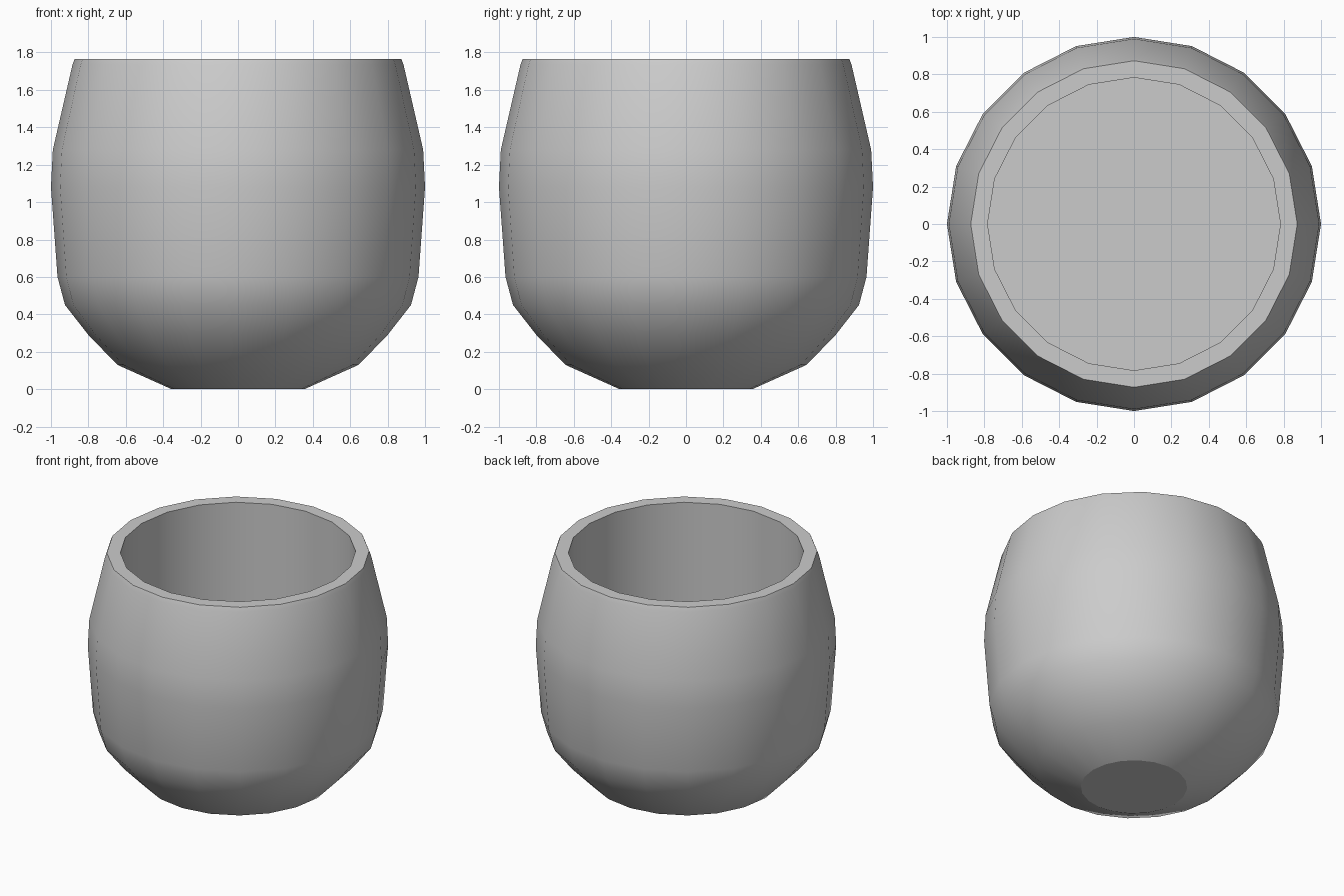
import bpy, bmesh
from math import cos, sin, tau

if "Cube" in bpy.data.objects:
    bpy.data.objects.remove(bpy.data.objects["Cube"])

SIDES = 20
# Cup profile (radius, height): outside from base to rim, then down the inner wall
PROFILE = [(0.355, 0), (0.645, 0.13), (0.80, 0.29), (0.925, 0.45), (0.965, 0.60),
           (1.0, 1.08), (0.99, 1.28), (0.885, 1.735), (0.873, 1.765),
           (0.783, 1.765), (0.783, 0.45)]
SHARP_RINGS = {0, 8, 9, 10}

bm = bmesh.new()
rings = [[bm.verts.new((r * cos(tau * i / SIDES), r * sin(tau * i / SIDES), z))
          for i in range(SIDES)] for r, z in PROFILE]

# Walls and rim
for low, high in zip(rings, rings[1:]):
    for i in range(SIDES):
        j = (i + 1) % SIDES
        bm.faces.new((low[i], low[j], high[j], high[i])).smooth = True

# Flat underside and inner floor
bm.faces.new(rings[0][::-1])
bm.faces.new(rings[-1])

# Crisp edges around base, rim and floor
for k in SHARP_RINGS:
    for i in range(SIDES):
        bm.edges.get((rings[k][i], rings[k][(i + 1) % SIDES])).smooth = False

mesh = bpy.data.meshes.new("cup")
bm.to_mesh(mesh)
bm.free()
bpy.context.collection.objects.link(bpy.data.objects.new("cup", mesh))
